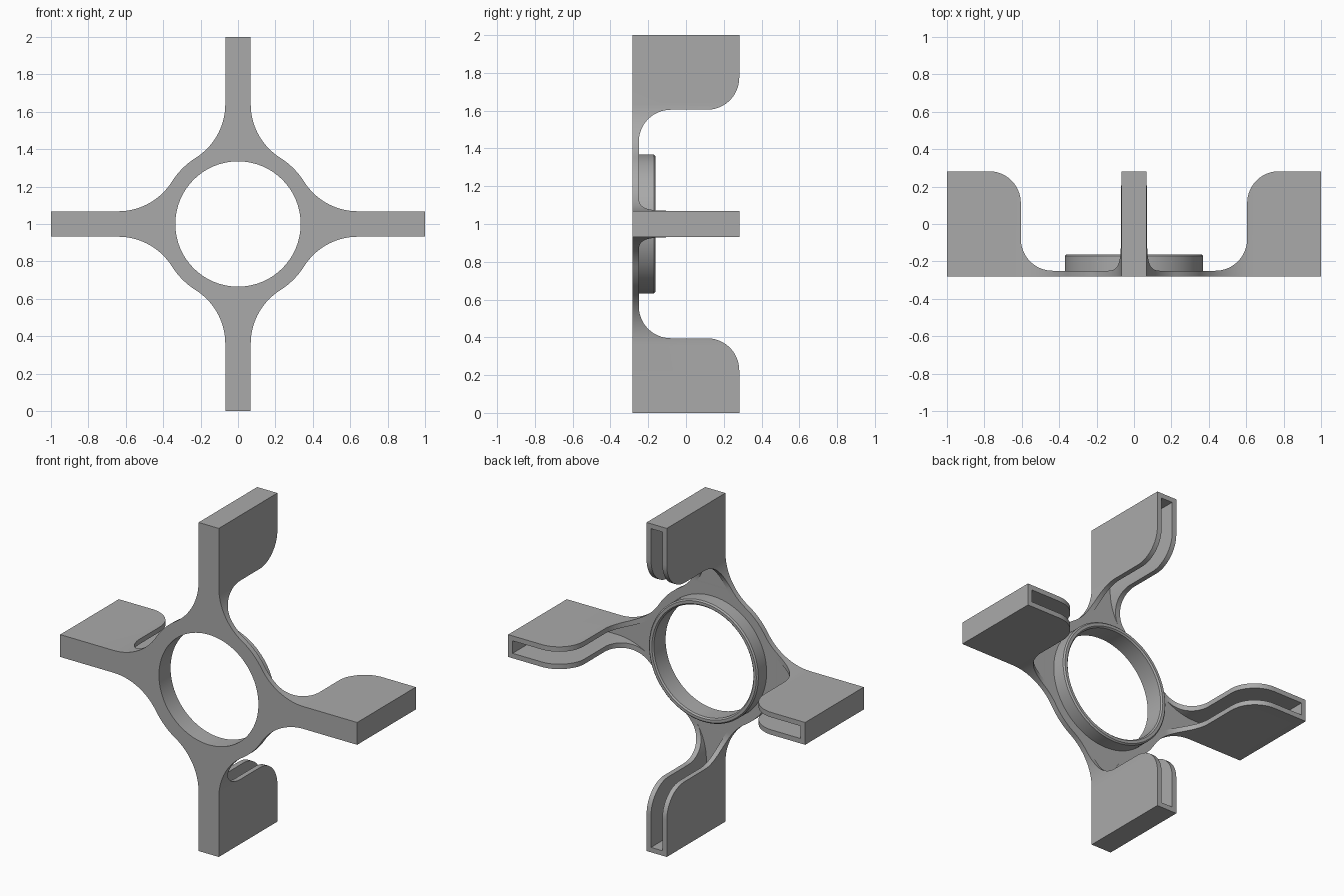
import bpy, bmesh
from math import sin, cos, pi, atan2, asin, radians

if "Cube" in bpy.data.objects:
    bpy.data.objects.remove(bpy.data.objects["Cube"], do_unlink=True)

FRONT, BACK, FLOOR = -0.282, 0.282, -0.25   # depth levels
HALF, WALL = 0.068, 0.03                    # arm half width, wall thickness
HUB, HOLE = 0.42, 0.335                     # hub and opening radii
FLARE_Z = 0.64                              # where the arm starts to flare
FLARE_R = (HALF**2 + FLARE_Z**2 - HUB**2) / (2 * (HUB - HALF))
FLARE_X = HALF + FLARE_R
SIDES = 96

grey = bpy.data.materials.new("plain grey")
grey.use_nodes = True
grey.diffuse_color = (0.4, 0.4, 0.4, 1)
grey.node_tree.nodes["Principled BSDF"].inputs["Base Color"].default_value = (0.4, 0.4, 0.4, 1)


def loft(name, rings, cyclic=False):
    """Skin equal-length rings of points, capped unless cyclic."""
    bm = bmesh.new()
    rows = [[bm.verts.new(p) for p in ring] for ring in rings]
    pairs = list(zip(rows, rows[1:])) + ([(rows[-1], rows[0])] if cyclic else [])
    n = len(rows[0])
    for a, b in pairs:
        for i in range(n):
            j = (i + 1) % n
            bm.faces.new((a[i], a[j], b[j], b[i]))
    if not cyclic:
        bm.faces.new(rows[0])
        bm.faces.new(rows[-1])
    bmesh.ops.recalc_face_normals(bm, faces=bm.faces)
    mesh = bpy.data.meshes.new(name)
    bm.to_mesh(mesh)
    bm.free()
    mesh.materials.append(grey)
    obj = bpy.data.objects.new(name, mesh)
    bpy.context.collection.objects.link(obj)
    return obj


def prism(name, outline, y0, y1):
    return loft(name, [[(u, y, 1 + v) for u, v in outline] for y in (y0, y1)])


def turn(points, k):
    """Rotate an outline by k quarter turns."""
    for _ in range(k):
        points = [(-v, u) for u, v in points]
    return points


def circle(r, y):
    return [(r * cos(2 * pi * i / SIDES), y, 1 + r * sin(2 * pi * i / SIDES)) for i in range(SIDES)]


def flare(radius, end_angle, steps=20):
    """Concave flank of an arm, from its straight part toward the hub."""
    return [(FLARE_X - radius * cos(end_angle * i / steps),
             FLARE_Z - radius * sin(end_angle * i / steps)) for i in range(steps + 1)]


def arm_shape(half, radius, end_angle, tip):
    flank = flare(radius, end_angle)
    right = flank[::-1] + [(half, tip)]
    return right + [(-u, v) for u, v in right[::-1]]


def activate(obj):
    bpy.ops.object.select_all(action='DESELECT')
    obj.select_set(True)
    bpy.context.view_layer.objects.active = obj


def subtract(obj, cutter):
    cutter.hide_render = True
    mod = obj.modifiers.new("cut", 'BOOLEAN')
    mod.operation = 'DIFFERENCE'
    mod.solver = 'EXACT'
    mod.object = cutter
    activate(obj)
    bpy.ops.object.modifier_apply(modifier=mod.name)
    bpy.data.objects.remove(cutter, do_unlink=True)


# Four-armed body, extruded to full depth
join = atan2(FLARE_Z, FLARE_X)
outline = []
for k in range(4):
    start = pi / 2 - join
    hub = [(HUB * cos(start + (join - start) * i / 10),
            HUB * sin(start + (join - start) * i / 10)) for i in range(1, 10)]
    outline += turn(hub + arm_shape(HALF, FLARE_R, join, 1.0), k)
body = prism("four_arm_body", outline, FRONT, BACK)

# Channel in each arm, open toward the back
r_in = FLARE_R + WALL
for k in range(4):
    slot = arm_shape(HALF - WALL, r_in, asin((FLARE_Z - 0.4) / r_in), 1 - WALL)
    subtract(body, prism("channel_cutter", turn(slot, k), FLOOR, BACK + 0.1))

# S-curved inner edge of the fins
R = 0.17
curve = [(0.435 + R * sin(radians(a)), FLOOR + R - R * cos(radians(a))) for a in range(0, 91, 6)]
curve += [(0.605 + R - R * cos(radians(a)), BACK - R + R * sin(radians(a))) for a in range(0, 91, 6)]
curve.append((0.605 + R, BACK + 0.1))
square = [(-1, -1), (1, -1), (1, 1), (-1, 1)]
subtract(body, loft("fin_cutter", [[(h * u, y, 1 + h * v) for u, v in square] for h, y in curve]))

# Central opening
subtract(body, loft("hole_cutter", [circle(HOLE, -0.4), circle(HOLE, 0.4)]))

# Raised collar around the opening, with softened rim
OUT, TOP, B = 0.368, -0.162, 0.008
collar = loft("collar", [circle(r, y) for r, y in (
    (HOLE, FLOOR), (OUT, FLOOR), (OUT, TOP - B), (OUT - B, TOP),
    (HOLE + B, TOP), (HOLE, TOP - B))], cyclic=True)

for obj in (body, collar):
    activate(obj)
    bpy.ops.object.shade_smooth_by_angle(angle=radians(30))
